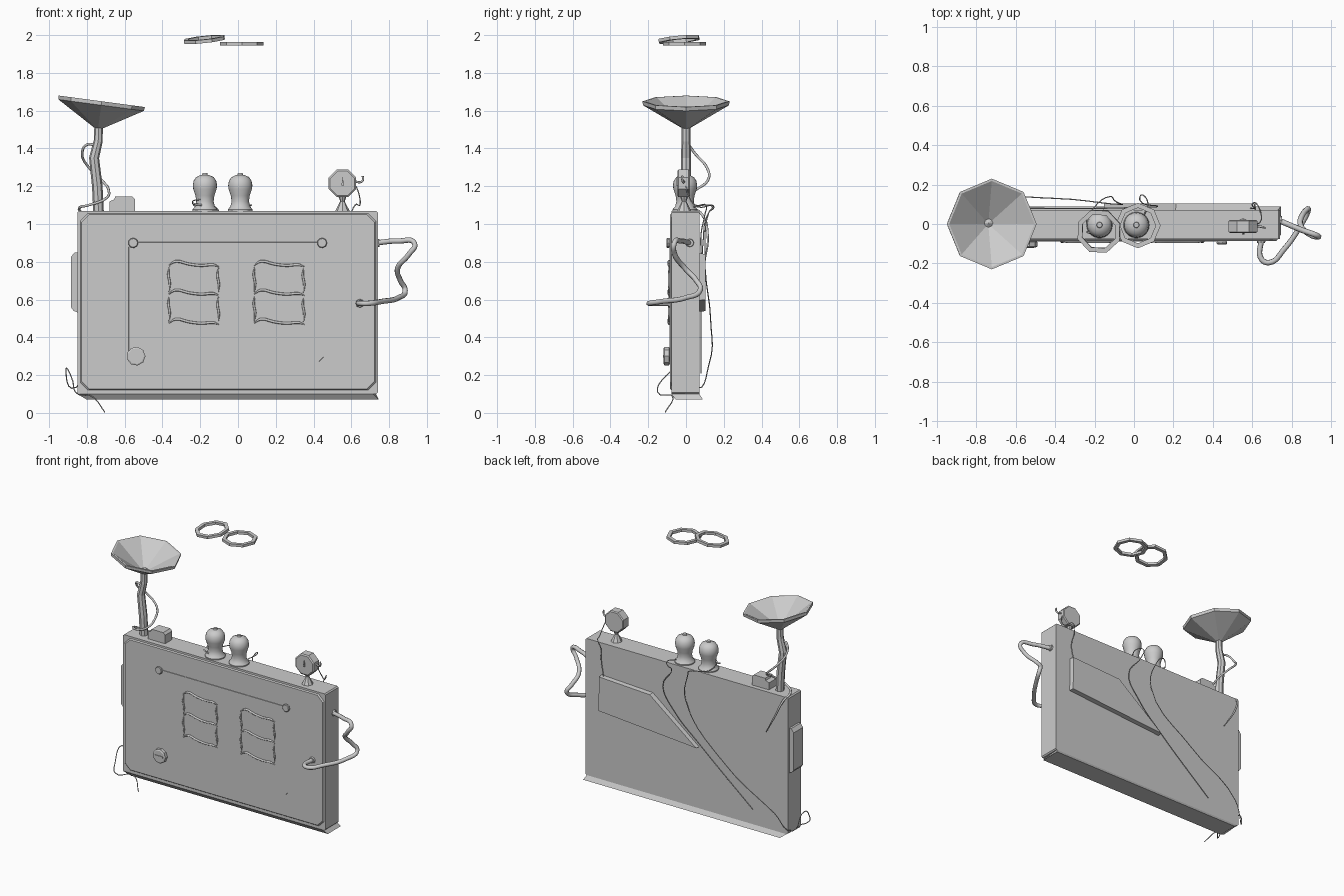
import bpy, bmesh, math
from mathutils import Matrix, Euler

if "Cube" in bpy.data.objects:
    bpy.data.objects.remove(bpy.data.objects["Cube"])

def finish(name, bm):
    bmesh.ops.remove_doubles(bm, verts=bm.verts, dist=1e-5)
    bmesh.ops.recalc_face_normals(bm, faces=bm.faces)
    me = bpy.data.meshes.new(name)
    bm.to_mesh(me)
    bm.free()
    ob = bpy.data.objects.new(name, me)
    bpy.context.collection.objects.link(ob)
    return ob

def activate(ob):
    bpy.ops.object.select_all(action='DESELECT')
    ob.select_set(True)
    bpy.context.view_layer.objects.active = ob

def prism(name, pts, y0, y1, inset=0.0):
    """XZ outline extruded from y0 to y1, the y1 end shrunk by inset."""
    bm = bmesh.new()
    cx = (min(p[0] for p in pts) + max(p[0] for p in pts)) / 2
    cz = (min(p[1] for p in pts) + max(p[1] for p in pts)) / 2
    a = [bm.verts.new((x, y0, z)) for x, z in pts]
    b = [bm.verts.new((x - math.copysign(inset, x - cx), y1, z - math.copysign(inset, z - cz))) for x, z in pts]
    bm.faces.new(a)
    bm.faces.new(b[::-1])
    for i in range(len(pts)):
        j = (i + 1) % len(pts)
        bm.faces.new((a[i], a[j], b[j], b[i]))
    return finish(name, bm)

def rect(x0, x1, z0, z1, c):
    """Rectangle outline with cut corners."""
    return [(x0 + c, z0), (x1 - c, z0), (x1, z0 + c), (x1, z1 - c),
            (x1 - c, z1), (x0 + c, z1), (x0, z1 - c), (x0, z0 + c)]

def lathe(name, prof, loc, sides, rot=(0, 0, 0), closed=False, smooth=False):
    """Revolve an (r, h) profile about its axis, then place it."""
    bm = bmesh.new()
    rows = [[bm.verts.new((r * math.cos(2 * math.pi * k / sides), r * math.sin(2 * math.pi * k / sides), h))
             for k in range(sides)] for r, h in prof]
    n = len(rows)
    for i in range(n if closed else n - 1):
        p, q = rows[i], rows[(i + 1) % n]
        for k in range(sides):
            m = (k + 1) % sides
            bm.faces.new((p[k], p[m], q[m], q[k]))
    bmesh.ops.dissolve_degenerate(bm, dist=1e-6, edges=bm.edges)
    M = Matrix.Translation(loc) @ Euler([math.radians(d) for d in rot]).to_matrix().to_4x4()
    bm.transform(M)
    ob = finish(name, bm)
    if smooth:
        activate(ob)
        bpy.ops.object.shade_smooth_by_angle(angle=math.radians(40))
    return ob

def tube(name, pts, r, radii=None, straight=False, res=5):
    """Round tube along a path."""
    cu = bpy.data.curves.new(name, 'CURVE')
    cu.dimensions = '3D'
    cu.bevel_depth, cu.bevel_resolution, cu.resolution_u = r, 2, res
    cu.use_fill_caps = True
    s = cu.splines.new('BEZIER')
    s.bezier_points.add(len(pts) - 1)
    for i, (bp, p) in enumerate(zip(s.bezier_points, pts)):
        bp.co = p
        bp.handle_left_type = bp.handle_right_type = 'VECTOR' if straight else 'AUTO'
        bp.radius = radii[i] if radii else 1
    ob = bpy.data.objects.new(name, cu)
    bpy.context.collection.objects.link(ob)
    activate(ob)
    bpy.ops.object.convert(target='MESH')
    ob = bpy.context.object
    if straight:
        bpy.ops.object.shade_flat()
    else:
        bpy.ops.object.shade_smooth_by_angle(angle=math.radians(50))
    return ob

# Main case, front frame and display plate
prism("case", rect(-.85, .74, .10, 1.07, .008), .071, -.077)
prism("front_frame", rect(-.84, .735, .115, 1.062, .04), -.07, -.085, .012)
prism("display_plate", rect(-.58, .455, .27, .905, .025), -.08, -.088, .002)

# Skewed base slab
bm = bmesh.new()
top = [bm.verts.new(v) for v in ((-.85, -.077, .10), (.715, -.077, .10), (.73, .071, .10), (-.84, .071, .10))]
low = [bm.verts.new(v) for v in ((-.80, -.055, .07), (.745, -.055, .07), (.745, .09, .07), (-.80, .09, .07))]
bm.faces.new(top)
bm.faces.new(low[::-1])
for i in range(4):
    j = (i + 1) % 4
    bm.faces.new((top[i], low[i], low[j], top[j]))
finish("base_slab", bm)

# Back plate, side block, top block
prism("back_plate", [(.615, .845), (.21, .825), (-.155, .535), (.62, .595)], .065, .103, .004)
prism("side_block", [(-.845, .53), (-.87, .54), (-.885, .56), (-.885, .825), (-.865, .85), (-.845, .85)], -.05, .055)
prism("top_block", [(-.68, 1.06), (-.545, 1.06), (-.545, 1.13), (-.56, 1.145), (-.65, 1.145), (-.655, 1.13), (-.68, 1.12)], -.04, .04)

# Knobs on the front
for i, (x, z, r, h) in enumerate(((-.555, .90, .027, .02), (.445, .90, .027, .02), (-.54, .30, .05, .035))):
    lathe(f"knob_{i}", [(0, 0), (r * .75, 0), (r, .008), (r, h - .004), (r * .85, h), (0, h)], (x, -.083, z), 9, (90, 0, 0))
prism("knob_grip", rect(-.572, -.508, .293, .307, .002), -.11, -.122)

# Two segment digits
flat = [(-.135, 0), (-.10, .022), (-.03, .008), (.04, 0), (.10, .004), (.132, -.006)]
side = [(.004, 0), (-.002, -.04), (.006, -.09), (.002, -.135)]
for d, cx in enumerate((-.232, .22)):
    for k, z in enumerate((.78, .628, .474)):
        tube(f"digit_{d}_bar_{k}", [(cx + a, -.09, z + b) for a, b in flat], .007, [.3, 1, 1, 1, 1, .3], res=3)
    for k, (x, z) in enumerate(((-.135, .775), (-.135, .62), (.125, .77), (.125, .615))):
        tube(f"digit_{d}_side_{k}", [(cx + x + a, -.09, z + b) for a, b in side], .006, [.3, 1, 1, .3], res=3)

# Bulbs with the rings floating above
bulb = [(0, 0), (.066, 0), (.066, .012), (.052, .028), (.046, .055), (.05, .085), (.062, .12), (.064, .14),
        (.06, .163), (.047, .183), (.025, .193), (.015, .195), (.013, .204), (0, .206)]
ring = [(.09, -.009), (.115, -.009), (.115, .009), (.09, .009)]
for i, x in enumerate((-.175, .012)):
    lathe(f"bulb_{i}", bulb, (x, -.005, 1.065), 24, smooth=True)
lathe("ring_flat", ring, (.02, -.008, 1.955), 8, closed=True)
lathe("ring_tilted", ring, (-.178, -.037, 1.977), 8, (3, -7.5, 20), closed=True)

# Crooked mast and dish
tube("mast", [(-.738, 0, 1.06), (-.745, 0, 1.2), (-.762, 0, 1.35), (-.74, 0, 1.44), (-.738, 0, 1.52)],
     .028, [1, 1, .95, .85, .8], straight=True, res=1)
lathe("dish", [(0, 0), (.228, .135), (.23, .156), (.218, .156), (0, .018)], (-.742, 0, 1.495), 8, (0, 7.6, 0))
lathe("dish_tip", [(0, -.025), (.022, -.01), (.022, .01), (0, .025)], (-.738, .005, 1.52), 8)
tube("mast_wire", [(-.745, -.01, 1.415), (-.80, .01, 1.42), (-.825, .05, 1.37), (-.79, .11, 1.30), (-.72, .115, 1.23),
                   (-.685, .05, 1.18), (-.70, -.02, 1.135), (-.79, -.02, 1.10), (-.84, .03, 1.085),
                   (-.825, .085, 1.05), (-.78, .115, .94), (-.70, .10, .80)],
     .007, [1] * 9 + [1, .9, .5])

# Gauge on a stand
lathe("gauge", [(0, 0), (.072, 0), (.079, .006), (.079, .06), (.07, .066), (0, .066)], (.553, .02, 1.215), 8, (90, 22.5, 0))
lathe("gauge_stand", [(0, 0), (.04, 0), (.034, .012), (.012, .055), (.028, .10), (0, .10)], (.553, -.01, 1.065), 8)
prism("gauge_needle", [(.547, 1.205), (.56, 1.205), (.555, 1.25)], -.045, -.054)
tube("gauge_hook", [(.62, -.01, 1.225), (.65, -.015, 1.222), (.662, -.02, 1.235), (.66, -.02, 1.255)], .006)
tube("gauge_wire", [(.625, 0, 1.20), (.64, .01, 1.16), (.645, .05, 1.10), (.62, .105, 1.10),
                    (.60, .10, 1.05), (.61, .08, .95), (.59, .08, .83)], .003)

# Side cable with sockets
tube("side_cable", [(.73, .02, .90), (.85, -.03, .91), (.935, -.062, .897), (.905, -.06, .84), (.845, -.005, .765),
                    (.86, .055, .70), (.885, .075, .65), (.85, 0, .61), (.76, -.13, .59), (.69, -.195, .58),
                    (.648, -.18, .58), (.645, -.075, .58)], .014, res=8)
lathe("side_socket", [(0, 0), (.023, 0), (.02, .012), (0, .012)], (.738, .02, .90), 8, (0, 90, 0))
lathe("front_socket", [(0, 0), (.023, 0), (.02, .012), (0, .012)], (.645, -.084, .58), 8, (90, 0, 0))

# Hair-thin wires trailing from the bulbs
tube("bulb_wire_a", [(.05, .04, 1.09), (.07, .11, 1.10), (.04, .148, 1.09), (.03, .12, 1.06), (.12, .09, .90),
                     (.03, .085, .74), (-.15, .08, .57), (-.58, .08, .21)], .003)
tube("bulb_wire_b", [(-.20, -.05, 1.13), (-.24, 0, 1.12), (-.22, .06, 1.09), (-.12, .14, 1.09), (-.10, .12, 1.06),
                     (-.065, .10, .86), (-.40, .13, .50), (-.78, .12, .25), (-.88, .06, .13), (-.91, 0, .235),
                     (-.875, -.13, .17), (-.86, -.15, .11), (-.77, -.07, .085), (-.705, -.11, .004)], .003)
tube("bulb_nub", [(-.19, -.05, 1.10), (-.225, -.045, 1.105), (-.24, -.04, 1.11)], .005)
